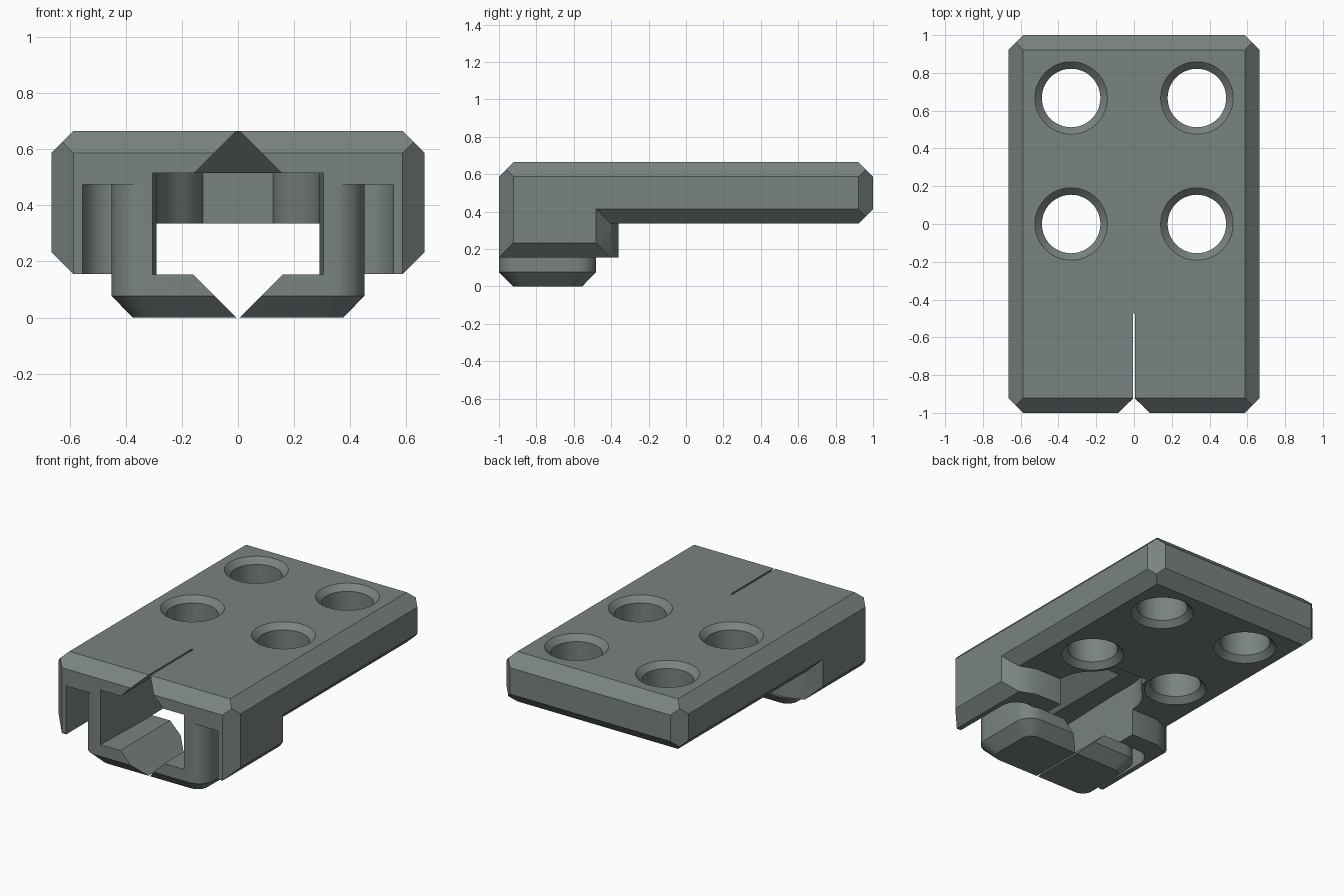
import bpy, bmesh, math
from mathutils import Vector

if "Cube" in bpy.data.objects:
    bpy.data.objects.remove(bpy.data.objects["Cube"])

grey = bpy.data.materials.new("slate grey")
grey.diffuse_color = (0.195, 0.225, 0.225, 1)
grey.use_nodes = True
grey.node_tree.nodes["Principled BSDF"].inputs["Base Color"].default_value = grey.diffuse_color


def make(name, bm):
    bmesh.ops.recalc_face_normals(bm, faces=bm.faces)
    me = bpy.data.meshes.new(name)
    bm.to_mesh(me)
    bm.free()
    me.materials.append(grey)
    ob = bpy.data.objects.new(name, me)
    bpy.context.collection.objects.link(ob)
    return ob


def chamfered_box(name, lo, hi, cuts):
    """Box trimmed by planes, each given as (outward normal, point)."""
    bm = bmesh.new()
    bmesh.ops.create_cube(bm, size=1)
    for v in bm.verts:
        v.co = Vector([hi[i] if v.co[i] > 0 else lo[i] for i in range(3)])
    for no, co in cuts:
        bmesh.ops.bisect_plane(bm, geom=bm.verts[:] + bm.edges[:] + bm.faces[:],
                               plane_co=co, plane_no=no, clear_outer=True)
        bmesh.ops.holes_fill(bm, edges=[e for e in bm.edges if e.is_boundary])
    return make(name, bm)


def loft(name, rings):
    """Closed solid through rings of equal point count."""
    bm = bmesh.new()
    rs = [[bm.verts.new(p) for p in r] for r in rings]
    n = len(rs[0])
    for a, b in zip(rs, rs[1:]):
        for i in range(n):
            j = (i + 1) % n
            bm.faces.new((a[i], a[j], b[j], b[i]))
    bm.faces.new(rs[0])
    bm.faces.new(rs[-1][::-1])
    return make(name, bm)


def prism(name, pts, z0, z1):
    return loft(name, [[(x, y, z) for x, y in pts] for z in (z0, z1)])


def rounded(x0, x1, y0, y1, r, n=8):
    pts = []
    for k, (cx, cy) in enumerate([(x1 - r, y1 - r), (x0 + r, y1 - r),
                                  (x0 + r, y0 + r), (x1 - r, y0 + r)]):
        for i in range(n + 1):
            a = math.pi / 2 * (k + i / n)
            pts.append((cx + r * math.cos(a), cy + r * math.sin(a)))
    return pts


def boolean(target, tool, op):
    m = target.modifiers.new(op, 'BOOLEAN')
    m.operation, m.solver, m.object = op, 'EXACT', tool
    bpy.context.view_layer.objects.active = target
    bpy.ops.object.modifier_apply(modifier=m.name)
    bpy.data.objects.remove(tool)


W, C = 0.665, 0.078
# Main plate, chamfered on every edge but the lower front
cuts = [((0, -1, 1), (0, -1, W - C)), ((0, 1, 1), (0, 1, W - C)),
        ((0, 1, -1), (0, 1, 0.335 + C))]
for s in (1, -1):
    cuts += [((s, 0, 1), (s * W, 0, W - C)), ((s, 0, -1), (s * W, 0, 0.335 + C)),
             ((s, 1, 0), (s * W, 1 - C, 0)), ((s, -1, 0), (s * W, C - 1, 0))]
body = chamfered_box("slide_bracket", (-W, -1, 0.335), (W, 1, W), cuts)

# Deeper front block
cuts = []
for s in (1, -1):
    cuts += [((s, 0, -1), (s * W, 0, 0.155 + C)), ((s, -1, 0), (s * W, C - 1, 0)),
             ((s, 1, 0), (s * W, -0.48, 0)), ((s * 0.4, 1, 0), (s * 0.585, -0.40, 0))]
block = chamfered_box("front_block", (-W, -1, 0.155), (W, -0.36, 0.56), cuts)
boolean(body, block, 'UNION')

# Side slots beside the clip, rounded at the inner end
for s in (1, -1):
    slot = [(s * 0.30, -1.1), (s * 0.555, -1.1)]
    for i in range(11):
        a = math.pi / 2 * i / 10
        slot.append((s * (0.445 + 0.11 * math.cos(a)), -0.60 + 0.11 * math.sin(a)))
    slot.append((s * 0.30, -0.49))
    boolean(body, prism("slot_cutter", slot, 0.05, 0.475), 'DIFFERENCE')

# Clip with rounded corners and a chamfered foot
outer = rounded(-0.45, 0.45, -1, -0.48, 0.11)
foot = rounded(-0.375, 0.375, -0.925, -0.555, 0.07)
clip = loft("clip", [[(x, y, 0) for x, y in foot],
                     [(x, y, 0.077) for x, y in outer],
                     [(x, y, 0.50) for x, y in outer]])
boolean(body, clip, 'UNION')

# Channel through the clip, necking in between the holes
half = [(0.307, -1.1), (0.305, -1), (0.29, -0.55), (0.29, -0.36), (0.284, -0.30),
        (0.266, -0.245), (0.24, -0.205)]
for i in range(7):
    a = math.radians(55 - 8 * i)
    half.append((0.333 - 0.21 * math.cos(a), -0.21 * math.sin(a)))
channel = half + [(-x, y) for x, y in reversed(half)]
boolean(body, prism("channel_cutter", channel, 0.154, 0.515), 'DIFFERENCE')

# V grooves that open into thin slits above and below the channel
roof = loft("upper_groove_cutter", [
    [(-0.157, -1.1, 0.514), (0.157, -1.1, 0.514), (0, -1.1, 0.671)],
    [(-0.157, -0.323, 0.514), (0.157, -0.323, 0.514), (0, -0.48, 0.671)]])
# small overlap so the groove joins the channel cleanly
for v in roof.data.vertices:
    if v.co.z < 0.6:
        v.co.z -= 0.004
        v.co.x *= 0.161 / 0.157
        v.co.y += 0.004 if v.co.y > -1 else 0
boolean(body, roof, 'DIFFERENCE')
floor = loft("lower_groove_cutter", [
    [(-0.166, y, 0.16), (0.166, y, 0.16), (0, y, -0.006)] for y in (-1.1, -0.40)])
boolean(body, floor, 'DIFFERENCE')

# Four holes, countersunk on both faces
N = 48
for hx in (-0.333, 0.333):
    for hy in (0, 0.667):
        rings = [[(hx + r * math.cos(2 * math.pi * i / N),
                   hy + r * math.sin(2 * math.pi * i / N), z) for i in range(N)]
                 for r, z in ((0.202, 0.325), (0.155, 0.372), (0.155, 0.628), (0.202, 0.675))]
        boolean(body, loft("hole_cutter", rings), 'DIFFERENCE')

# Smooth curved walls, crisp chamfers
bpy.context.view_layer.objects.active = body
body.select_set(True)
bpy.ops.object.shade_smooth_by_angle(angle=math.radians(28))
